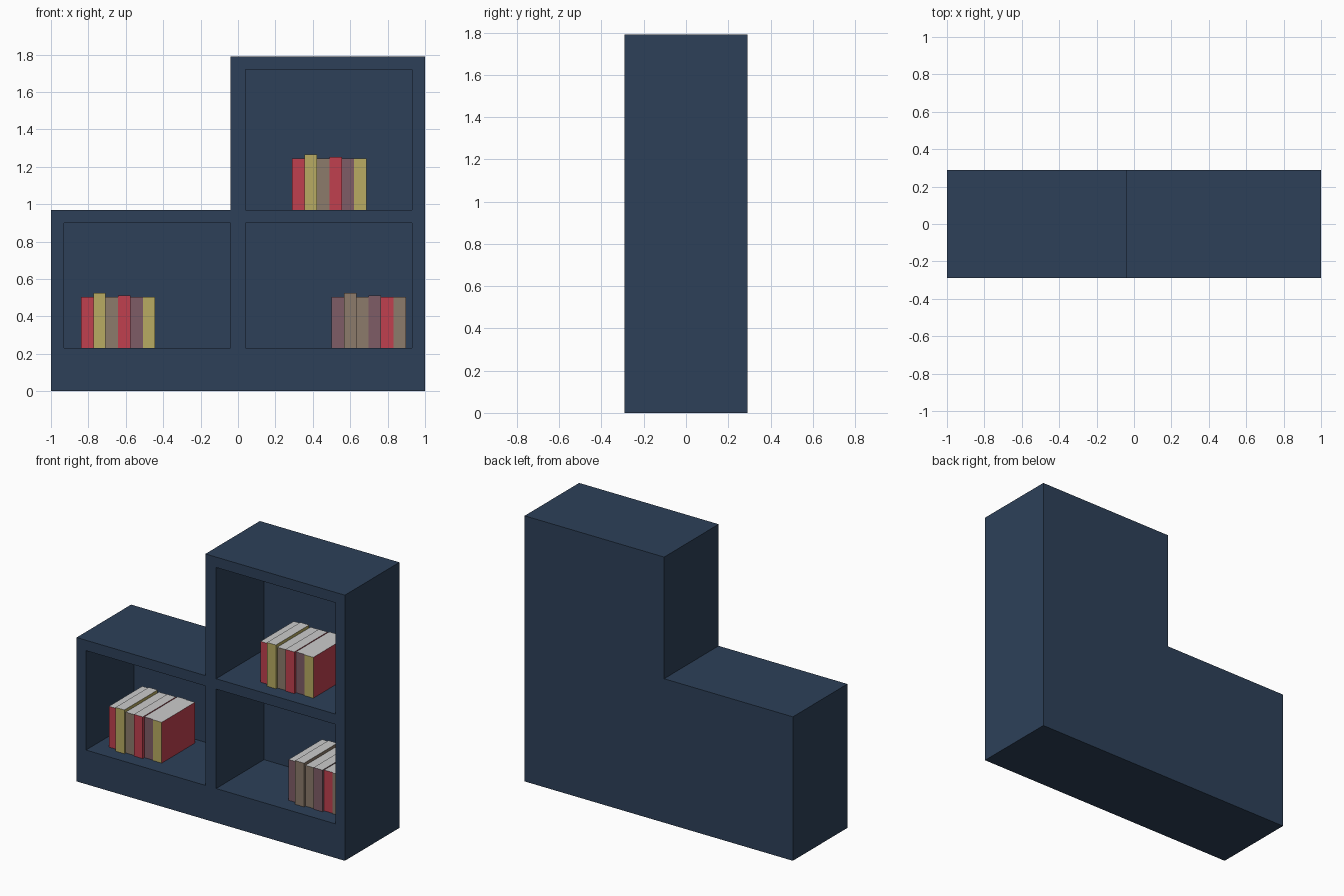
import bpy, bmesh
from mathutils import Vector

if "Cube" in bpy.data.objects:
    bpy.data.objects.remove(bpy.data.objects["Cube"])


def material(name, hex_colour):
    """Make a material from an sRGB hex colour."""
    srgb = [int(hex_colour[i:i + 2], 16) / 255 for i in (0, 2, 4)]
    lin = [c / 12.92 if c <= 0.04045 else ((c + 0.055) / 1.055) ** 2.4 for c in srgb]
    mat = bpy.data.materials.new(name)
    mat.diffuse_color = (*lin, 1)
    mat.use_nodes = True
    mat.node_tree.nodes["Principled BSDF"].inputs["Base Color"].default_value = mat.diffuse_color
    return mat


NAVY = material("navy_paint", "2D4059")
PAGES = material("pages", "DADADA")
COVER = {
    "red": material("red_cover", "C0404F"),
    "yellow": material("yellow_cover", "B8AB62"),
    "brown": material("brown_cover", "8C7B6B"),
    "mauve": material("mauve_cover", "7F5C66"),
}


def add_object(name, bm, mats):
    bmesh.ops.recalc_face_normals(bm, faces=bm.faces)
    mesh = bpy.data.meshes.new(name)
    bm.to_mesh(mesh)
    bm.free()
    for m in mats:
        mesh.materials.append(m)
    obj = bpy.data.objects.new(name, mesh)
    bpy.context.collection.objects.link(obj)
    return obj


# Stepped case: front grid extruded back, then three cubbies pushed in
FRONT, BACK, CUBBY_DEPTH = -0.29, 0.29, 0.51
xs = [-1, -0.93, -0.04, 0.04, 0.93, 1]
zs = [0, 0.23, 0.90, 0.97, 1.72, 1.79]
cubbies = [(1, 1), (3, 1), (3, 3)]

bm = bmesh.new()
grid = {}


def corner(i, k):
    if (i, k) not in grid:
        grid[i, k] = bm.verts.new((xs[i], FRONT, zs[k]))
    return grid[i, k]


openings = []
for i in range(5):
    for k in range(5):
        if i < 2 and k > 2:      # empty space above the low side
            continue
        f = bm.faces.new([corner(i, k), corner(i + 1, k),
                          corner(i + 1, k + 1), corner(i, k + 1)])
        if (i, k) in cubbies:
            openings.append(f)

front_faces = bm.faces[:]
copy = bmesh.ops.duplicate(bm, geom=front_faces)
back_faces = [g for g in copy["geom"] if isinstance(g, bmesh.types.BMFace)]
back_verts = [g for g in copy["geom"] if isinstance(g, bmesh.types.BMVert)]
bmesh.ops.translate(bm, verts=back_verts, vec=(0, BACK - FRONT, 0))
rims = [e for e in bm.edges if e.is_boundary]
bmesh.ops.bridge_loops(bm, edges=rims)
for f in openings:
    ext = bmesh.ops.extrude_discrete_faces(bm, faces=[f])
    bmesh.ops.translate(bm, verts=ext["faces"][0].verts, vec=(0, CUBBY_DEPTH, 0))
bmesh.ops.recalc_face_normals(bm, faces=bm.faces)
bmesh.ops.dissolve_limit(bm, angle_limit=0.01, verts=bm.verts, edges=bm.edges)
add_object("bookcase_frame", bm, [NAVY])


# Books: coloured spine and sides, pale pages on the other faces
def book(name, x, y, z, width, depth, height, spine, right_side):
    bm = bmesh.new()
    bmesh.ops.create_cube(bm, size=1)
    for v in bm.verts:
        v.co = Vector((x, y, z)) + Vector(((v.co.x + 0.5) * width,
                                           (v.co.y + 0.5) * depth,
                                           (v.co.z + 0.5) * height))
    bm.normal_update()
    for f in bm.faces:
        n = f.normal
        if n.x > 0.5:
            f.material_index = 2
        elif n.z > 0.5 or n.y > 0.5:
            f.material_index = 1
    add_object(name, bm, [COVER[spine], PAGES, COVER[right_side]])


WIDTH, DEPTH, HEIGHT = 0.0662, 0.355, 0.275
lift = [0, 0.02, 0, 0.006, 0, 0]            # extra height of each book
forward = [0, 0.025, 0.01, 0.018, 0.0, 0.005]  # how far each spine sticks out
warm = ["red", "yellow", "brown", "red", "mauve", "yellow"]
dull = ["mauve", "brown", "brown", "mauve", "red", "brown"]
rows = [("lower_left", -0.84, 0.23, warm, "red"),
        ("upper_right", 0.29, 0.97, warm, "red"),
        ("lower_right", 0.50, 0.23, dull, "mauve")]

for row, x0, z0, colours, end in rows:
    for n, colour in enumerate(colours):
        book(f"{row}_book_{n + 1}", x0 + n * WIDTH, -0.175 - forward[n], z0,
             WIDTH, DEPTH, HEIGHT + lift[n], colour,
             end if n == 5 else colour)
